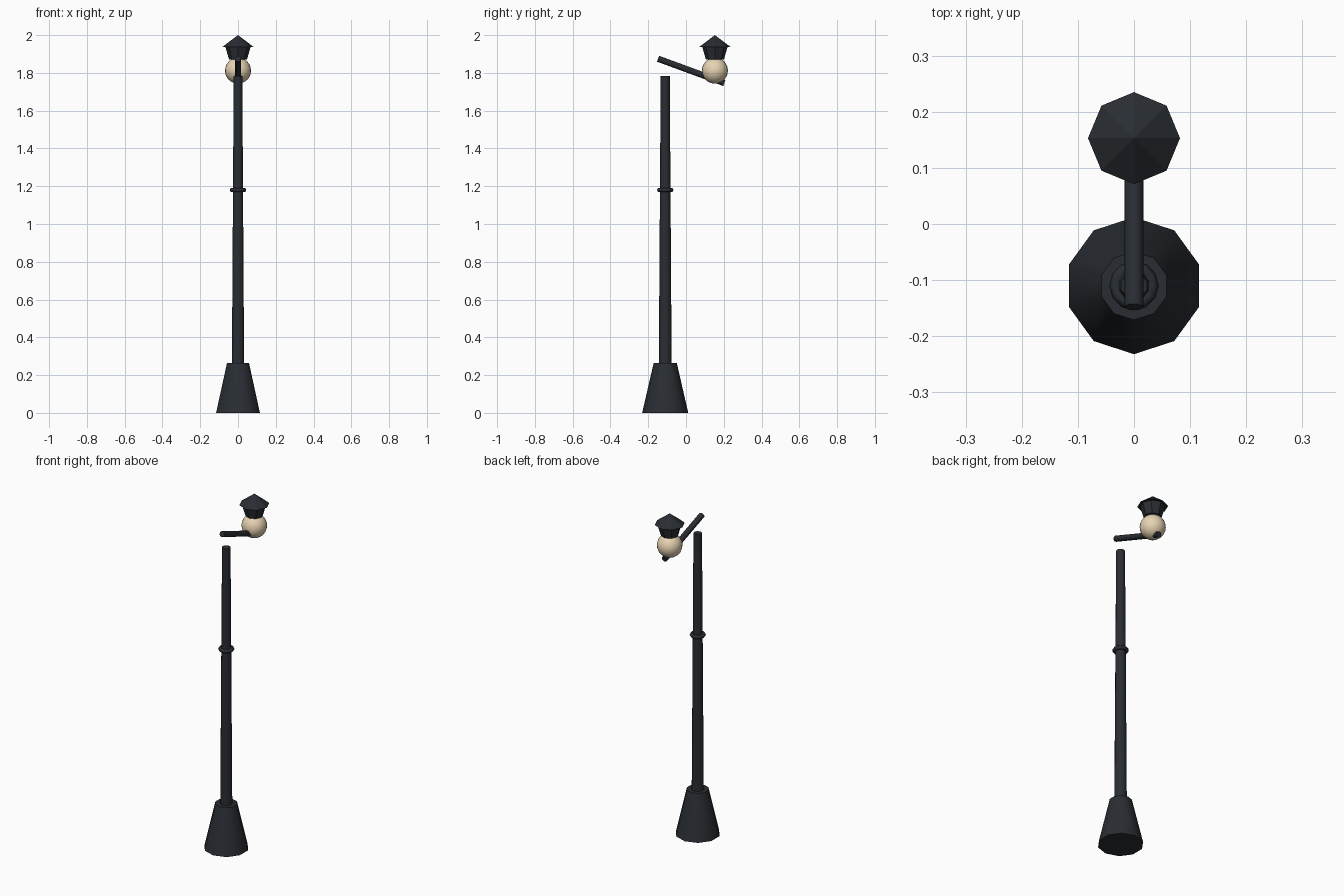
import bpy, math
from mathutils import Vector

if "Cube" in bpy.data.objects:
    bpy.data.objects.remove(bpy.data.objects["Cube"])


def material(name, rgb):
    m = bpy.data.materials.new(name)
    m.diffuse_color = (*rgb, 1)
    m.use_nodes = True
    m.node_tree.nodes["Principled BSDF"].inputs["Base Color"].default_value = m.diffuse_color
    return m


IRON = material("dark_iron", (0.022, 0.026, 0.032))
GLASS = material("cream_glass", (0.80, 0.65, 0.45))
POLE_Y, LAMP_Y = -0.11, 0.153


def finish(name, mat, angle=None):
    ob = bpy.context.object
    ob.name = name
    ob.data.materials.append(mat)
    if angle:
        bpy.ops.object.shade_smooth_by_angle(angle=math.radians(angle))
    return ob


def frustum(name, y, z0, z1, r0, r1, sides, angle=None):
    bpy.ops.mesh.primitive_cone_add(vertices=sides, radius1=r0, radius2=r1,
                                    depth=z1 - z0, location=(0, y, (z0 + z1) / 2))
    return finish(name, IRON, angle)


# Post: flared foot, tapered pole and collar ring
frustum("base", POLE_Y, 0, 0.265, 0.122, 0.061, 10, 40)
frustum("pole", POLE_Y, 0.255, 1.783, 0.034, 0.024, 10, 40)
bpy.ops.mesh.primitive_torus_add(major_segments=12, minor_segments=6,
                                 major_radius=0.033, minor_radius=0.011,
                                 location=(0, POLE_Y, 1.18))
finish("collar_ring", IRON, 65)

# Sloping arm running through the globe
a, b = Vector((0, -0.148, 1.875)), Vector((0, 0.203, 1.746))
bpy.ops.mesh.primitive_cylinder_add(vertices=12, radius=0.0165, depth=(b - a).length,
                                    location=(a + b) / 2)
arm = finish("arm", IRON, 40)
arm.rotation_euler = (b - a).to_track_quat('Z', 'Y').to_euler()

# Globe lamp
bpy.ops.mesh.primitive_uv_sphere_add(segments=20, ring_count=12, radius=0.069,
                                     location=(0, LAMP_Y, 1.812))
finish("globe", GLASS, 60)

# Lantern cap: flared housing and pointed roof
frustum("lantern_housing", LAMP_Y, 1.872, 1.945, 0.048, 0.069, 8)
frustum("lantern_roof", LAMP_Y, 1.938, 2.0, 0.082, 0, 8)
